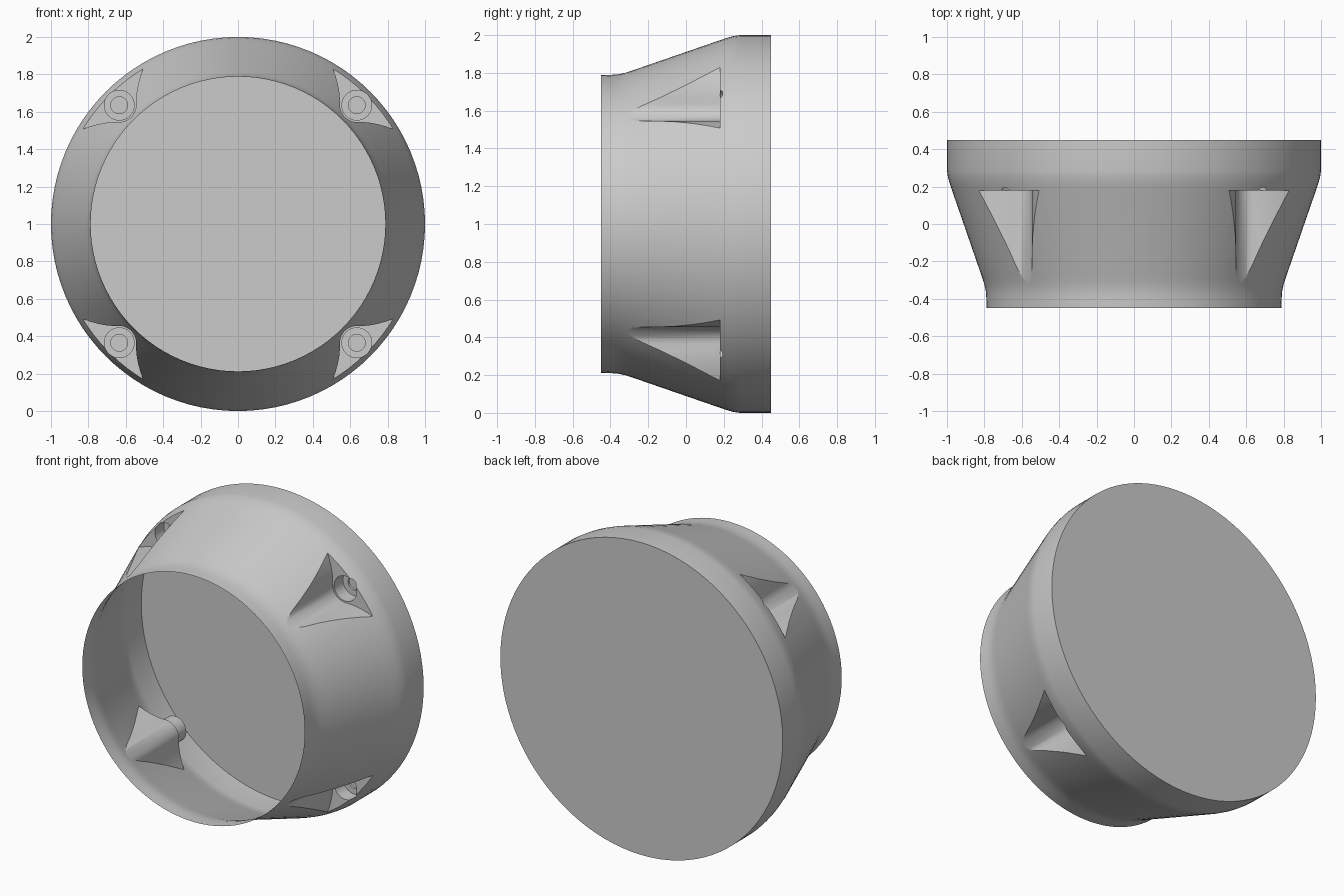
import bpy, bmesh, math

if "Cube" in bpy.data.objects:
    bpy.data.objects.remove(bpy.data.objects["Cube"])

SEG = 96
CZ = 1.0          # height of the ring axis, which runs along y
HOLE = 0.635      # screw position on the diagonal

grey = bpy.data.materials.new("light grey")
grey.diffuse_color = (0.6, 0.6, 0.6, 1)
grey.use_nodes = True
grey.node_tree.nodes["Principled BSDF"].inputs["Base Color"].default_value = grey.diffuse_color


def make_object(name, bm):
    bmesh.ops.recalc_face_normals(bm, faces=bm.faces[:])
    me = bpy.data.meshes.new(name)
    bm.to_mesh(me)
    bm.free()
    me.materials.append(grey)
    ob = bpy.data.objects.new(name, me)
    bpy.context.collection.objects.link(ob)
    return ob


def loft(bm, rings):
    """Closed skin through equal-length rings of points."""
    vs = [[bm.verts.new(p) for p in r] for r in rings]
    n = len(vs[0])
    for a, b in zip(vs, vs[1:]):
        for i in range(n):
            j = (i + 1) % n
            bm.faces.new((a[i], a[j], b[j], b[i]))
    bm.faces.new(vs[0])
    bm.faces.new(vs[-1][::-1])


def circle(cx, cz, r, y, n):
    return [(cx + r * math.cos(2 * math.pi * i / n), y,
             cz + r * math.sin(2 * math.pi * i / n)) for i in range(n)]


# Housing: revolved tapered body
profile = [(-0.45, 0.788), (-0.39, 0.79), (-0.355, 0.793), (-0.32, 0.801),
           (-0.28, 0.814), (0.18, 0.973), (0.215, 0.985), (0.25, 0.995),
           (0.285, 1.0), (0.45, 1.0)]
bm = bmesh.new()
loft(bm, [circle(0, CZ, r, y, SEG) for y, r in profile])
housing = make_object("housing", bm)

# Pocket outline: round nose with sides flaring outward
nose = [(HOLE + 0.09 * math.cos(math.radians(a)), HOLE + 0.09 * math.sin(math.radians(a)))
        for a in range(180, 271, 9)]
side = [(0.67, 0.545), (0.71, 0.541), (0.75, 0.533), (0.79, 0.522), (0.84, 0.504), (0.93, 0.463)]
outline = [(z, x) for x, z in reversed(side)] + nose + side + [(1.1, 1.1)]

corners = [(sx, sz) for sx in (-1, 1) for sz in (-1, 1)]
pockets, bores, holes = bmesh.new(), bmesh.new(), bmesh.new()
for sx, sz in corners:
    loft(pockets, [[(sx * x, y, CZ + sz * z) for x, z in outline] for y in (-0.7, 0.18)])
    for b, r, y0, y1 in ((bores, 0.08, 0.1, 0.27), (holes, 0.045, 0.2, 0.285)):
        loft(b, [circle(sx * HOLE, CZ + sz * HOLE, r, y, 32) for y in (y0, y1)])

cutters = [make_object("pocket_cutter", pockets),
           make_object("screw_bore_cutter", bores),
           make_object("screw_hole_cutter", holes)]
for c in cutters:
    c.hide_render = True
    m = housing.modifiers.new(c.name, 'BOOLEAN')
    m.operation = 'DIFFERENCE'
    m.solver = 'EXACT'
    m.object = c

# Bake the cuts, then open the front and the screw holes
bpy.context.view_layer.update()
dg = bpy.context.evaluated_depsgraph_get()
mesh = bpy.data.meshes.new_from_object(housing.evaluated_get(dg))
housing.modifiers.clear()
housing.data = mesh
for c in cutters:
    bpy.data.objects.remove(c)

bm = bmesh.new()
bm.from_mesh(mesh)
gone = []
for f in bm.faces:
    ys = [v.co.y for v in f.verts]
    c = f.calc_center_median()
    hole_end = min(ys) > 0.2849 and max(ys) < 0.2851 and math.hypot(c.x, c.z - CZ) < 0.96
    if max(ys) < -0.449 or hole_end:
        gone.append(f)
bmesh.ops.delete(bm, geom=gone, context='FACES')
for f in bm.faces:
    f.material_index = 0
bm.to_mesh(mesh)
bm.free()
mesh.materials.clear()
mesh.materials.append(grey)

bpy.ops.object.select_all(action='DESELECT')
housing.select_set(True)
bpy.context.view_layer.objects.active = housing
bpy.ops.object.shade_smooth_by_angle(angle=math.radians(30))
